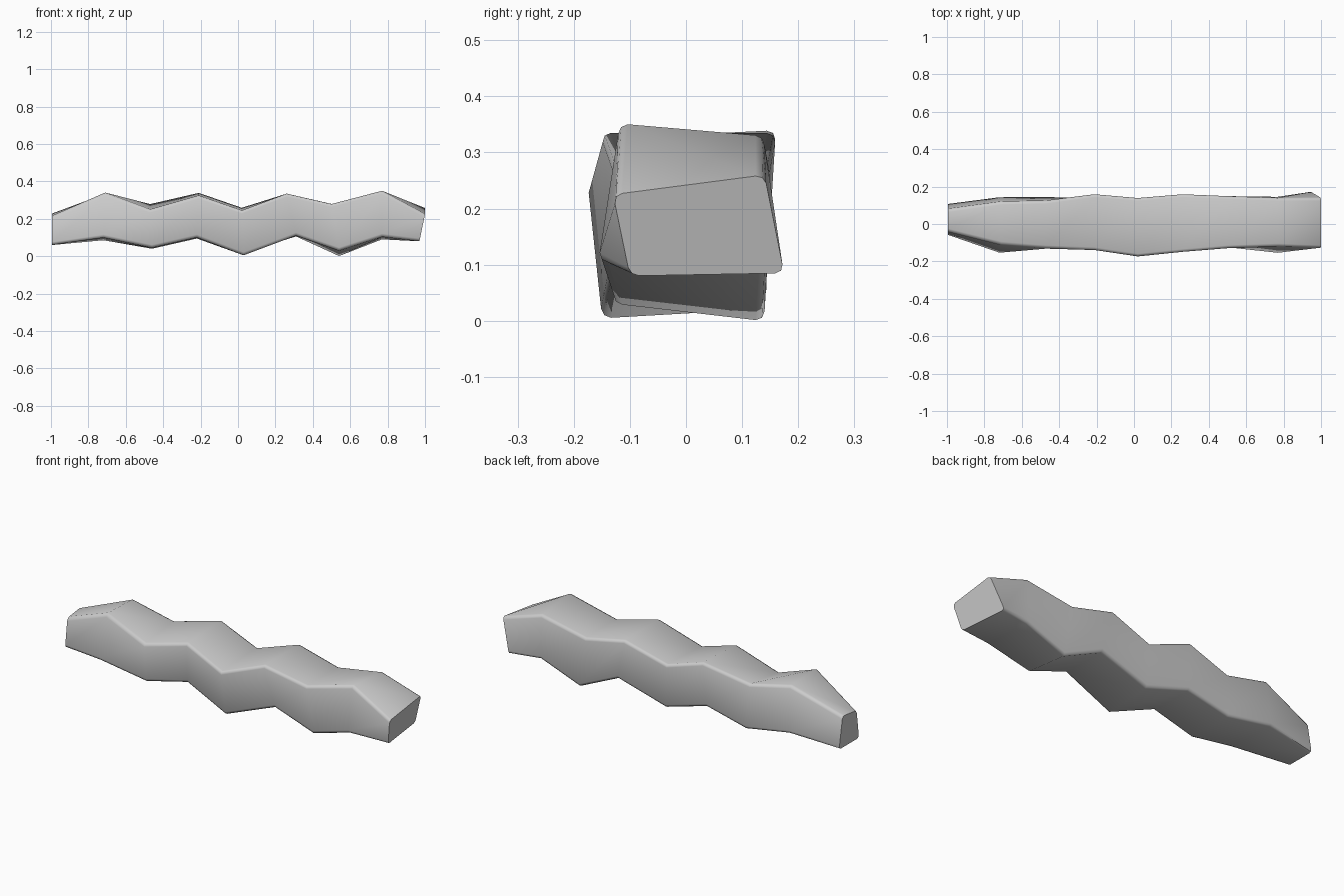
import bpy
import bmesh

# Remove the default cube
default_cube = bpy.data.objects.get("Cube")
if default_cube:
    bpy.data.objects.remove(default_cube, do_unlink=True)


def make_material(name, colour):
    material = bpy.data.materials.new(name)
    material.use_nodes = True
    material.diffuse_color = colour
    shader = material.node_tree.nodes["Principled BSDF"]
    shader.inputs["Base Color"].default_value = colour
    return material


def rail(x_values, y_values, z_values):
    """One long corner of the strip, given in hundredths of a unit."""
    return [tuple(value / 100 for value in point)
            for point in zip(x_values, y_values, z_values)]


# Positions of the ridges and valleys along the strip
top_x = [-99.5, -71, -47, -21, 2, 26, 50, 77, 100]
bottom_x = [-99.5, -72, -46, -22, 3, 31, 54, 77, 97]

# Four zigzag corner rails, in order around the section
top_front = rail(top_x,
                 [-4, -11, -13, -14, -17.5, -15, -13, -12, -13],
                 [21.5, 34, 25, 32.5, 24.5, 33.5, 28, 35, 22.5])
top_back = rail(top_x,
                [8, 12, 12.5, 16, 14, 16, 15, 14, 14],
                [23, 33.5, 28, 34, 26, 33.5, 28, 33, 26])
bottom_back = rail(bottom_x[:-1] + [94],
                   [11, 14.5, 14.5, 14, 13, 14, 14, 14.5, 17.5],
                   [6, 8.5, 4, 9.5, 2, 10.5, 0, 9, 8.5])
bottom_front = rail(bottom_x,
                    [-6, -15.5, -13, -12, -15, -13, -13, -15.5, -10],
                    [6, 10, 4.5, 10, 0.5, 11, 3, 10.5, 8])

# Skin the rails into a closed wavy strip
strip_mesh = bmesh.new()
sections = [[strip_mesh.verts.new(corner) for corner in section]
            for section in zip(top_front, top_back, bottom_back, bottom_front)]
for near, far in zip(sections, sections[1:]):
    for side in range(4):
        following = (side + 1) % 4
        strip_mesh.faces.new((near[side], near[following],
                              far[following], far[side]))
strip_mesh.faces.new(sections[0])
strip_mesh.faces.new(reversed(sections[-1]))
bmesh.ops.recalc_face_normals(strip_mesh, faces=strip_mesh.faces)

# Round the four long corners, leaving the end caps crisp
end_edges = {edge for ends in (sections[0], sections[-1])
             for edge in strip_mesh.edges
             if all(vert in ends for vert in edge.verts)}
long_edges = [edge for edge in strip_mesh.edges
              if edge not in end_edges
              and abs(edge.verts[0].co.x - edge.verts[1].co.x) > 0.1]
bmesh.ops.bevel(strip_mesh, geom=long_edges, offset=0.016, segments=2,
                profile=0.5, affect='EDGES', clamp_overlap=True)

mesh = bpy.data.meshes.new("wavy_strip")
strip_mesh.to_mesh(mesh)
strip_mesh.free()

wavy_strip = bpy.data.objects.new("wavy_strip", mesh)
bpy.context.collection.objects.link(wavy_strip)
mesh.materials.append(make_material("plain grey", (0.6, 0.6, 0.6, 1)))

# Soften the ridges and keep the cap edges sharp
bpy.ops.object.select_all(action='DESELECT')
wavy_strip.select_set(True)
bpy.context.view_layer.objects.active = wavy_strip
bpy.ops.object.shade_smooth_by_angle(angle=0.9)
